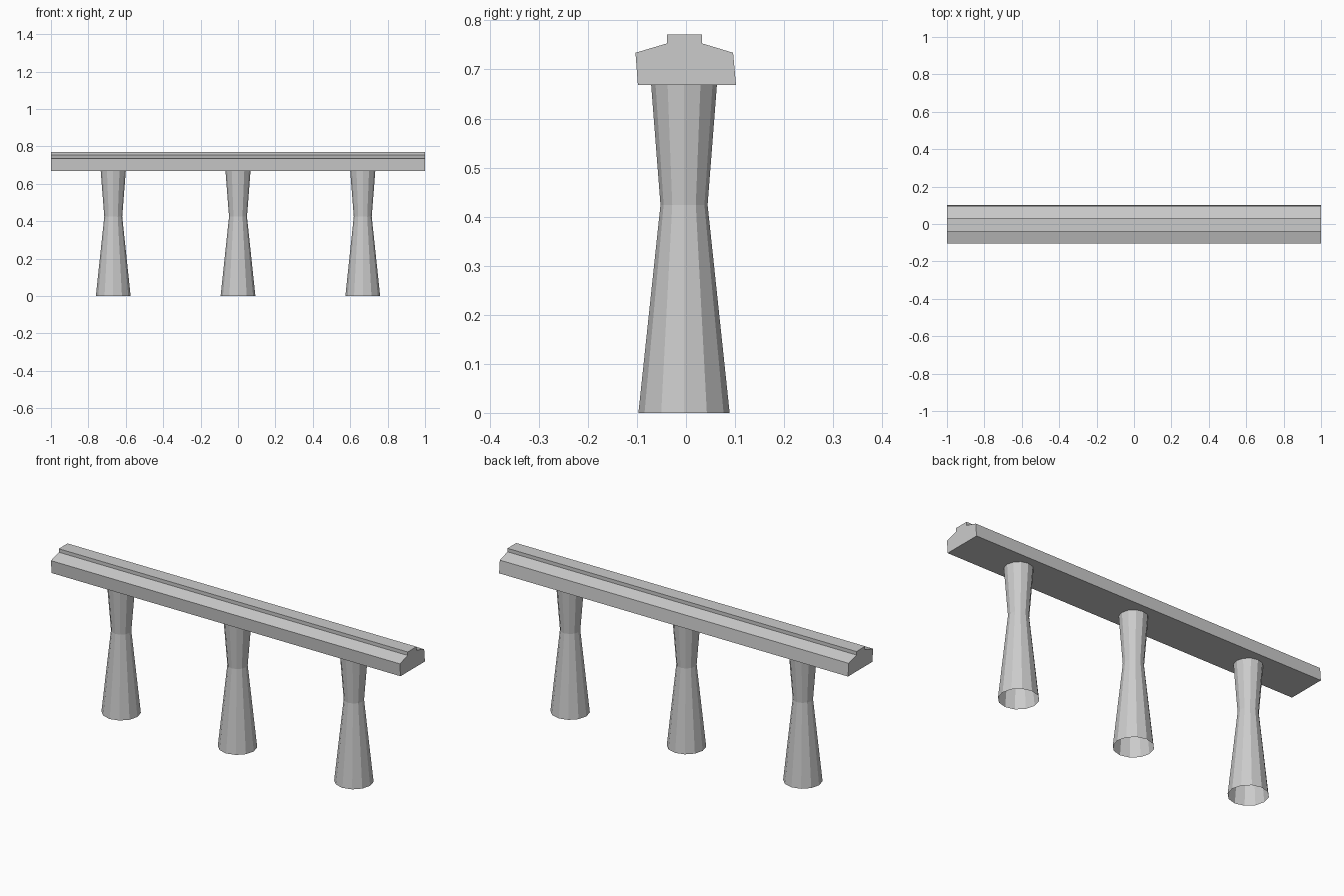
import bpy, bmesh
from math import cos, sin, tau

if "Cube" in bpy.data.objects:
    bpy.data.objects.remove(bpy.data.objects["Cube"])


def make_object(name, bm, x=0, y=0):
    bmesh.ops.recalc_face_normals(bm, faces=bm.faces[:])
    mesh = bpy.data.meshes.new(name)
    bm.to_mesh(mesh)
    bm.free()
    obj = bpy.data.objects.new(name, mesh)
    obj.location = (x, y, 0)
    bpy.context.collection.objects.link(obj)
    return obj


# Beam: slightly skewed cross-section (y, z) with a raised rail, extruded along x
BEAM_Z = 0.668
profile = [(-0.098, BEAM_Z), (0.102, BEAM_Z), (0.096, 0.734), (0.033, 0.753),
           (0.033, 0.771), (-0.039, 0.771), (-0.039, 0.753), (-0.103, 0.734)]
bm = bmesh.new()
section = bm.faces.new([bm.verts.new((-1, y, z)) for y, z in profile])
end = bmesh.ops.extrude_face_region(bm, geom=[section], use_keep_orig=True)
bmesh.ops.translate(bm, vec=(2, 0, 0),
                    verts=[v for v in end["geom"] if isinstance(v, bmesh.types.BMVert)])
make_object("beam", bm)

# Pillars: open twelve-sided tubes with a narrow waist
SIDES = 12
rings = [(0.093, 0), (0.048, 0.424), (0.067, BEAM_Z)]


def pillar(name, x):
    bm = bmesh.new()
    loops = [[bm.verts.new((r * cos(tau * i / SIDES), r * sin(tau * i / SIDES), z))
              for i in range(SIDES)] for r, z in rings]
    for low, high in zip(loops, loops[1:]):
        for i in range(SIDES):
            j = (i + 1) % SIDES
            bm.faces.new((low[i], low[j], high[j], high[i]))
    make_object(name, bm, x, -0.004)


for name, x in (("left_pillar", -0.667), ("middle_pillar", 0), ("right_pillar", 0.667)):
    pillar(name, x)
